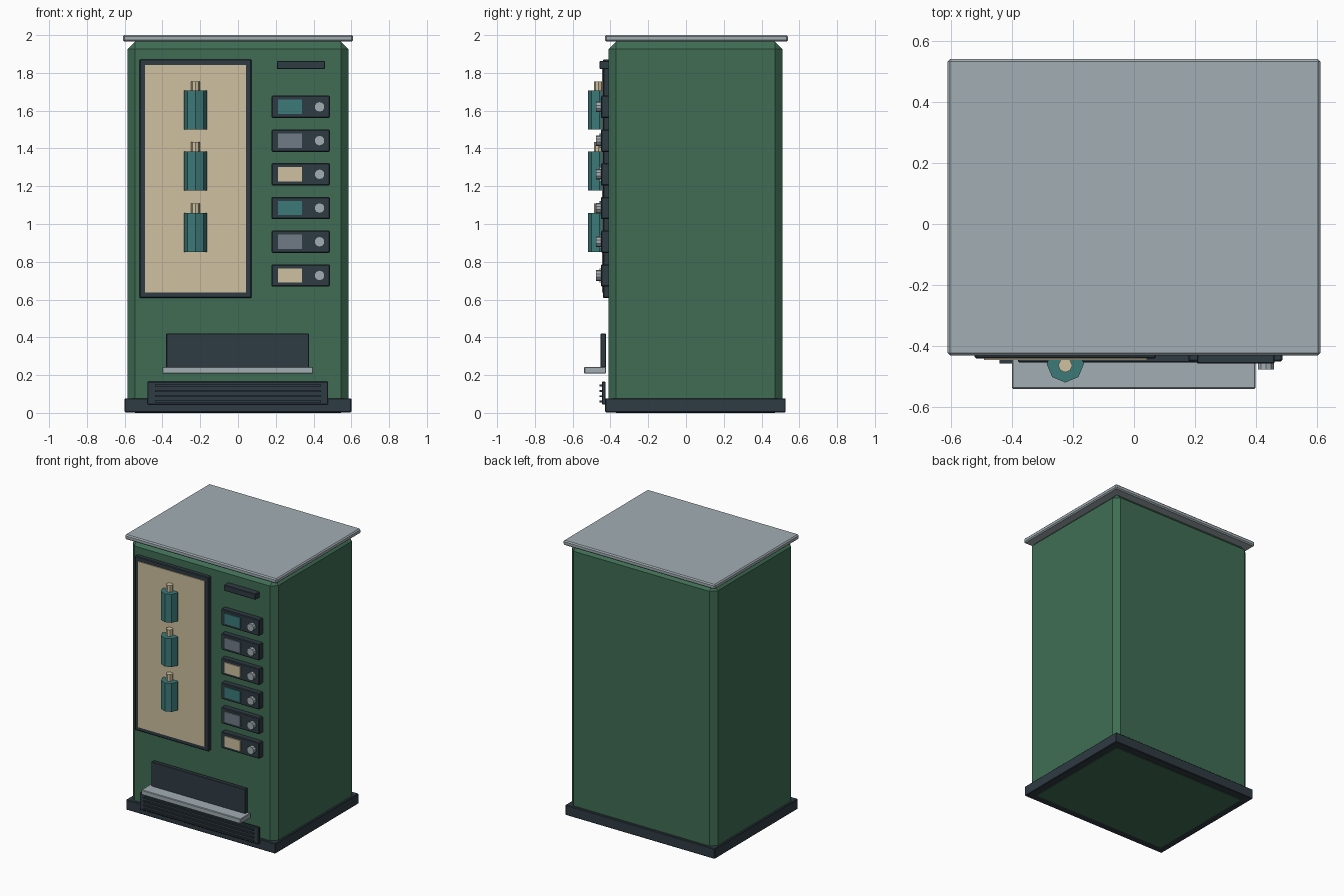
import bpy, math

cube = bpy.data.objects.get("Cube")
if cube:
    bpy.data.objects.remove(cube, do_unlink=True)


def material(name, rgb):
    m = bpy.data.materials.new(name)
    m.use_nodes = True
    m.diffuse_color = (*rgb, 1)
    bsdf = m.node_tree.nodes["Principled BSDF"]
    bsdf.inputs["Base Color"].default_value = (*rgb, 1)
    bsdf.inputs["Roughness"].default_value = 0.7
    return m


GREEN = material("cabinet_green", (0.05, 0.152, 0.088))
DARK = material("dark_slate", (0.028, 0.043, 0.056))
METAL = material("pale_metal", (0.36, 0.42, 0.45))
CREAM = material("cream", (0.62, 0.53, 0.35))
TEAL = material("teal", (0.047, 0.195, 0.195))
GREY = material("mid_grey", (0.16, 0.197, 0.237))


def box(name, x, y, z, mat, bevel=0.0):
    """Box from (min, max) pairs with an optional flat chamfer."""
    bpy.ops.mesh.primitive_cube_add(size=1, location=[sum(p) / 2 for p in (x, y, z)])
    ob = bpy.context.object
    ob.name = name
    ob.scale = [p[1] - p[0] for p in (x, y, z)]
    bpy.ops.object.transform_apply(location=False, rotation=False, scale=True)
    ob.data.materials.append(mat)
    if bevel:
        mod = ob.modifiers.new("chamfer", "BEVEL")
        mod.width = bevel
        mod.segments = 1
    return ob


def prism(name, radius, depth, centre, mat, sides=8, facing_front=False):
    bpy.ops.mesh.primitive_cylinder_add(
        vertices=sides, radius=radius, depth=depth, location=centre,
        rotation=(math.pi / 2 if facing_front else 0, 0, 0))
    ob = bpy.context.object
    ob.name = name
    ob.data.materials.append(mat)
    return ob


# Cabinet, plinth and roof
box("cabinet", (-0.585, 0.585), (-0.41, 0.51), (0, 1.966), GREEN, 0.04)
box("plinth", (-0.6, 0.6), (-0.428, 0.528), (0.003, 0.077), DARK, 0.004)
box("roof", (-0.61, 0.61), (-0.43, 0.54), (1.965, 2.0), METAL, 0.008)

# Display window
box("window_frame", (-0.522, 0.072), (-0.44, -0.405), (0.608, 1.872), DARK, 0.005)
box("window_panel", (-0.492, 0.042), (-0.446, -0.43), (0.638, 1.842), CREAM)

# Bottles on display
for i, base_z in enumerate((1.5, 1.178, 0.853)):
    prism(f"bottle_{i + 1}", 0.061, 0.206, (-0.225, -0.458, base_z + 0.103), TEAL)
    prism(f"bottle_neck_{i + 1}", 0.023, 0.06, (-0.225, -0.463, base_z + 0.225), CREAM)

# Coin slot
box("coin_slot", (0.206, 0.46), (-0.457, -0.405), (1.82, 1.862), DARK, 0.003)

# Selector rows
for i in range(6):
    z = 1.62 - 0.1785 * i
    label = (TEAL, GREY, CREAM)[i % 3]
    box(f"selector_plate_{i + 1}", (0.178, 0.486), (-0.45, -0.405),
        (z - 0.059, z + 0.059), DARK, 0.005)
    box(f"selector_label_{i + 1}", (0.212, 0.338), (-0.457, -0.448),
        (z - 0.038, z + 0.038), label)
    prism(f"selector_knob_{i + 1}", 0.028, 0.03, (0.432, -0.462, z), METAL, 10, True)

# Delivery opening and tray
box("delivery_opening", (-0.38, 0.375), (-0.453, -0.423), (0.235, 0.42), DARK, 0.003)
box("delivery_tray", (-0.4, 0.398), (-0.54, -0.423), (0.208, 0.244), METAL, 0.004)

# Vent with slats
box("vent_panel", (-0.48, 0.477), (-0.445, -0.425), (0.044, 0.165), DARK, 0.004)
for i in range(4):
    z = 0.06 + 0.028 * i
    box(f"vent_slat_{i + 1}", (-0.44, 0.44), (-0.457, -0.44), (z - 0.005, z + 0.005), DARK)
